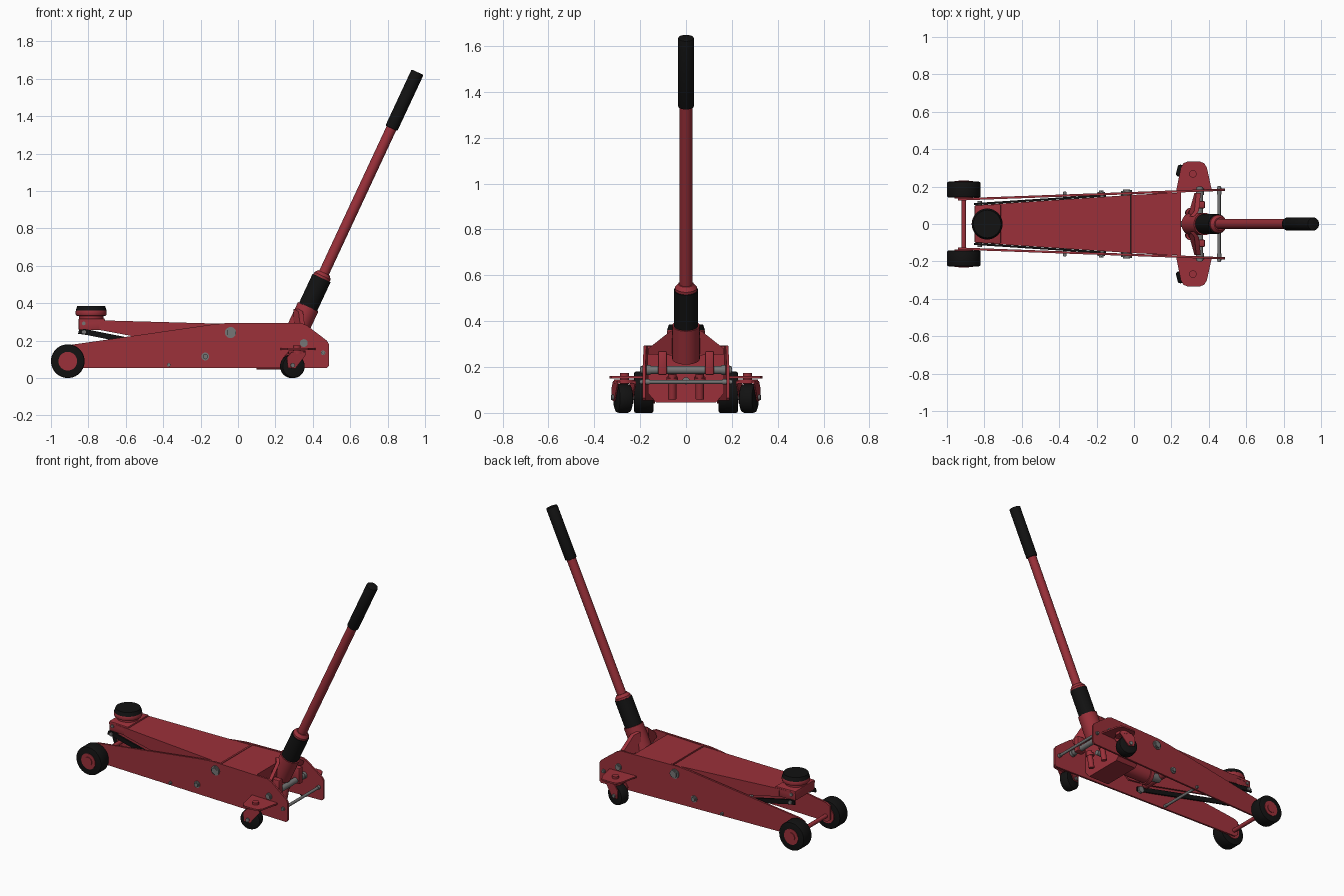
import bpy, bmesh, math
from mathutils import Vector, Matrix

if "Cube" in bpy.data.objects:
    bpy.data.objects.remove(bpy.data.objects["Cube"])


def material(name, rgb):
    m = bpy.data.materials.new(name)
    m.diffuse_color = (*rgb, 1)
    m.use_nodes = True
    m.node_tree.nodes["Principled BSDF"].inputs["Base Color"].default_value = m.diffuse_color
    return m


RED = material("red paint", (0.33, 0.03, 0.042))
BLACK = material("black rubber", (0.006, 0.006, 0.006))
GREY = material("grey steel", (0.18, 0.18, 0.18))


def finish(name, bm, mat, bevel=0, rims=False):
    """Optionally bevel, shade smooth with sharp edges, and link the object."""
    if bevel:
        edges = [e for e in bm.edges if not rims or any(len(f.verts) > 4 for f in e.link_faces)]
        bmesh.ops.bevel(bm, geom=edges, offset=bevel, segments=2, profile=0.5, affect='EDGES')
    bmesh.ops.recalc_face_normals(bm, faces=bm.faces)
    for f in bm.faces:
        f.smooth = True
    for e in bm.edges:
        e.smooth = len(e.link_faces) == 2 and e.calc_face_angle(0) < math.radians(35)
    me = bpy.data.meshes.new(name)
    bm.to_mesh(me)
    bm.free()
    me.materials.append(mat)
    ob = bpy.data.objects.new(name, me)
    bpy.context.collection.objects.link(ob)
    return ob


def cyl(name, p, q, r, mat, r2=None, seg=32, bevel=0):
    """Cylinder or cone from point p to point q."""
    p, q = Vector(p), Vector(q)
    bm = bmesh.new()
    rot = (q - p).to_track_quat('Z', 'Y').to_matrix().to_4x4()
    bmesh.ops.create_cone(bm, cap_ends=True, segments=seg, radius1=r, radius2=r if r2 is None else r2,
                          depth=(q - p).length, matrix=Matrix.Translation((p + q) / 2) @ rot)
    return finish(name, bm, mat, bevel, True)


def loft(name, a, b, mat, bevel=0):
    """Solid between two matching point loops."""
    bm = bmesh.new()
    va, vb = [bm.verts.new(c) for c in a], [bm.verts.new(c) for c in b]
    bm.faces.new(va)
    bm.faces.new(vb[::-1])
    n = len(va)
    for i in range(n):
        bm.faces.new((va[i], vb[i], vb[(i + 1) % n], va[(i + 1) % n]))
    return finish(name, bm, mat, bevel)


def box(name, lo, hi, mat, bevel=0):
    (x0, y0, z0), (x1, y1, z1) = lo, hi
    flat = [(x0, y0), (x1, y0), (x1, y1), (x0, y1)]
    return loft(name, [(x, y, z0) for x, y in flat], [(x, y, z1) for x, y in flat], mat, bevel)


def plate_y(x):      # outer face of the tapering side plates
    return 0.137 + (x + 0.95) * 0.0365


def arm_y(x):        # outer face of the tapering lift arm
    return 0.1 + (x + 0.85) * 0.066


def wall(name, prof, yfun, s, thick, mat):
    """Upright plate with an XZ outline, following a tapering y line."""
    return loft(name, [(x, s * yfun(x), z) for x, z in prof],
                [(x, s * (yfun(x) - thick), z) for x, z in prof], mat)


SIDE = [(-0.94, 0.07), (-0.92, 0.054), (0.475, 0.054), (0.487, 0.066), (0.487, 0.18), (0.475, 0.2),
        (0.37, 0.28), (0.34, 0.294), (-0.06, 0.294), (-0.14, 0.286), (-0.91, 0.175), (-0.94, 0.16)]
ARM = [(-0.74, 0.257), (-0.74, 0.306), (-0.03, 0.286), (0, 0.22), (-0.08, 0.15), (-0.25, 0.165)]
LINK = [(-0.855, 0.236), (-0.85, 0.258), (-0.82, 0.262), (-0.15, 0.13), (-0.15, 0.1), (-0.82, 0.232)]
BOLTS = [(-0.04, 0.243, 0.03), (-0.175, 0.115, 0.021), (-0.37, 0.07, 0.01),
         (0.352, 0.187, 0.021), (0.455, 0.135, 0.012)]

for s, side in ((-1, "front"), (1, "back")):
    # frame, lift arm sides and levelling links
    wall(side + "_side_plate", SIDE, plate_y, s, 0.012, RED)
    wall(side + "_arm_side", ARM, arm_y, s, 0.012, RED)
    wall(side + "_link_bar", LINK, lambda x: arm_y(x) + 0.012, s, 0.011, BLACK)
    cyl(side + "_link_pin", (-0.825, s * 0.08, 0.246), (-0.825, s * 0.122, 0.246), 0.012, GREY, seg=16)
    cyl(side + "_saddle_pin", (-0.825, s * 0.09, 0.292), (-0.825, s * 0.108, 0.292), 0.01, GREY, seg=16)
    # bolts through the side plates
    for i, (x, z, r) in enumerate(BOLTS):
        y = plate_y(x)
        cyl(f"{side}_bolt_washer_{i}", (x, s * (y - 0.03), z), (x, s * (y + 0.006), z), r, GREY, seg=20)
        cyl(f"{side}_bolt_head_{i}", (x, s * y, z), (x, s * (y + 0.015), z), r * 0.7, GREY, seg=6)
    # load wheels
    cyl(side + "_load_wheel", (-0.91, s * 0.142, 0.09), (-0.91, s * 0.226, 0.09), 0.09, BLACK, seg=40, bevel=0.008)
    cyl(side + "_wheel_hub", (-0.91, s * 0.136, 0.09), (-0.91, s * 0.229, 0.09), 0.05, RED)
    cyl(side + "_hub_cap", (-0.91, s * 0.22, 0.09), (-0.91, s * 0.233, 0.09), 0.028, RED)
    # caster mounting wing
    wing = [(0.225, 0.175), (0.25, 0.3), (0.265, 0.325), (0.285, 0.333), (0.355, 0.333),
            (0.375, 0.325), (0.39, 0.3), (0.415, 0.185)]
    loft(side + "_caster_wing", [(x, s * y, 0.15) for x, y in wing],
         [(x, s * y, 0.16) for x, y in wing], RED)
    cyl(side + "_caster_stud", (0.315, s * 0.268, 0.125), (0.315, s * 0.268, 0.174), 0.02, RED, seg=20)
    cyl(side + "_caster_bearing", (0.315, s * 0.268, 0.128), (0.315, s * 0.268, 0.146), 0.045, RED)
    # swivelled caster: wheel, fork and axle share one turn about the stud
    turn = Matrix.Translation((0.315, s * 0.268, 0)) @ Matrix.Rotation(-s * math.radians(14), 4, 'Z')
    parts = [cyl(side + "_caster_wheel", (-0.025, -0.032, 0.063), (-0.025, 0.032, 0.063), 0.063, BLACK, bevel=0.012),
             cyl(side + "_caster_axle", (-0.035, -0.05, 0.068), (-0.035, 0.05, 0.068), 0.012, GREY, seg=12)]
    fork = [(-0.06, 0.055), (-0.02, 0.05), (0.04, 0.125), (0.035, 0.138), (-0.04, 0.138), (-0.065, 0.11)]
    for t in (-1, 1):
        parts.append(loft(f"{side}_caster_fork_{t}", [(x, t * 0.036, z) for x, z in fork],
                          [(x, t * 0.042, z) for x, z in fork], RED))
    parts.append(box(side + "_caster_fork_top", (-0.04, -0.042, 0.128), (0.035, 0.042, 0.138), RED))
    for o in parts:
        o.matrix_world = turn
    # handle yoke: slanted gusset and pivot lug
    g = [(0.31, 0.04, 0.37), (0.335, 0.07, 0.355), (0.345, 0.165, 0.28), (0.335, 0.165, 0.255), (0.3, 0.04, 0.25)]
    loft(side + "_yoke_gusset", [(x - 0.012, s * y, z) for x, y, z in g],
         [(x + 0.012, s * y, z) for x, y, z in g], RED)
    box(side + "_yoke_lug", (0.32, s * 0.103 - 0.02, 0.165), (0.38, s * 0.103 + 0.02, 0.27), RED, 0.008)
    # pump plungers and their springs' collars
    cyl(side + "_pump_plunger", (0.29, s * 0.06, 0.06), (0.31, s * 0.06, 0.17), 0.018, RED, seg=16)
    cyl(side + "_pump_collar", (0.3, s * 0.06, 0.14), (0.303, s * 0.06, 0.155), 0.026, RED, seg=16)

# lift arm top, cover plate and raised rear strip of the cover
arm = [(-0.85, -1), (-0.02, -1), (-0.02, 1), (-0.85, 1)]
loft("lift_arm_top", [(x, s * arm_y(x), 0.308 - (x + 0.72) * 0.028) for x, s in arm],
     [(x, s * arm_y(x), 0.296 - (x + 0.72) * 0.028) for x, s in arm], RED)
cover = [(-0.015, -0.155), (0.25, -0.168), (0.25, 0.168), (-0.015, 0.155)]
loft("top_cover", [(x, y, 0.28) for x, y in cover], [(x, y, 0.291) for x, y in cover], RED)
box("cover_lip", (-0.015, -0.158, 0.25), (-0.003, 0.158, 0.294), RED)

# saddle block and lifting pad
block = [(-0.852, -0.1), (-0.712, -0.106), (-0.712, 0.106), (-0.852, 0.1)]
loft("saddle_block", [(x, y, 0.256) for x, y in block], [(x, y, 0.318) for x, y in block], RED, 0.005)
cyl("saddle_neck", (-0.785, 0, 0.31), (-0.785, 0, 0.34), 0.065, RED)
cyl("saddle_dish", (-0.785, 0, 0.332), (-0.785, 0, 0.366), 0.083, RED, bevel=0.01)
cyl("saddle_pad", (-0.785, 0, 0.362), (-0.785, 0, 0.386), 0.082, BLACK, r2=0.074, seg=24)

# cross shafts
cyl("front_axle", (-0.91, -0.15, 0.09), (-0.91, 0.15, 0.09), 0.013, RED, seg=16)
for name, x, z, r in (("arm_pivot_shaft", -0.035, 0.243, 0.024), ("frame_tie_rod", -0.37, 0.07, 0.009),
                      ("handle_pivot_shaft", 0.352, 0.187, 0.018), ("rear_tie_rod", 0.455, 0.135, 0.009)):
    y = plate_y(x) + 0.012
    cyl(name, (x, -y, z), (x, y, z), r, GREY, seg=20)

# hydraulic unit with chamfered pan, rear wall and ram
sec = [(-0.13, 0.045), (0.13, 0.045), (0.165, 0.085), (0.165, 0.2), (-0.165, 0.2), (-0.165, 0.085)]
loft("hydraulic_unit", [(0.1, y, z) for y, z in sec], [(0.25, y, z) for y, z in sec], RED)
box("rear_wall", (0.238, -0.17, 0.19), (0.25, 0.17, 0.285), RED)
cyl("ram_cylinder", (0.11, 0, 0.125), (-0.1, 0, 0.125), 0.052, RED)
cyl("ram_collar", (-0.09, 0, 0.125), (-0.115, 0, 0.125), 0.06, RED)
cyl("ram_piston", (-0.1, 0, 0.125), (-0.2, 0, 0.14), 0.028, GREY)
cyl("ram_crosshead", (-0.2, -0.13, 0.15), (-0.2, 0.13, 0.15), 0.025, RED, seg=20)
cyl("release_valve", (0.24, 0, 0.14), (0.3, 0, 0.14), 0.016, GREY, seg=16)

# handle, all along one leaning axis
axis = Vector((math.sin(math.radians(25)), 0, math.cos(math.radians(25))))
base = Vector((0.447, 0, 0.535))
for name, t0, t1, r, r2, mat in (("handle_socket", -0.33, -0.17, 0.06, 0.06, RED),
                                 ("handle_sleeve", -0.177, 0, 0.053, 0.053, BLACK),
                                 ("handle_collar", -0.01, 0.012, 0.048, 0.048, RED),
                                 ("handle_collar_taper", 0.012, 0.03, 0.048, 0.034, RED),
                                 ("handle_tube", 0, 0.9, 0.028, 0.028, RED),
                                 ("handle_grip", 0.883, 1.214, 0.035, 0.035, BLACK)):
    cyl(name, base + axis * t0, base + axis * t1, r, mat, r2=r2, bevel=0.005 if name == "handle_grip" else 0)
